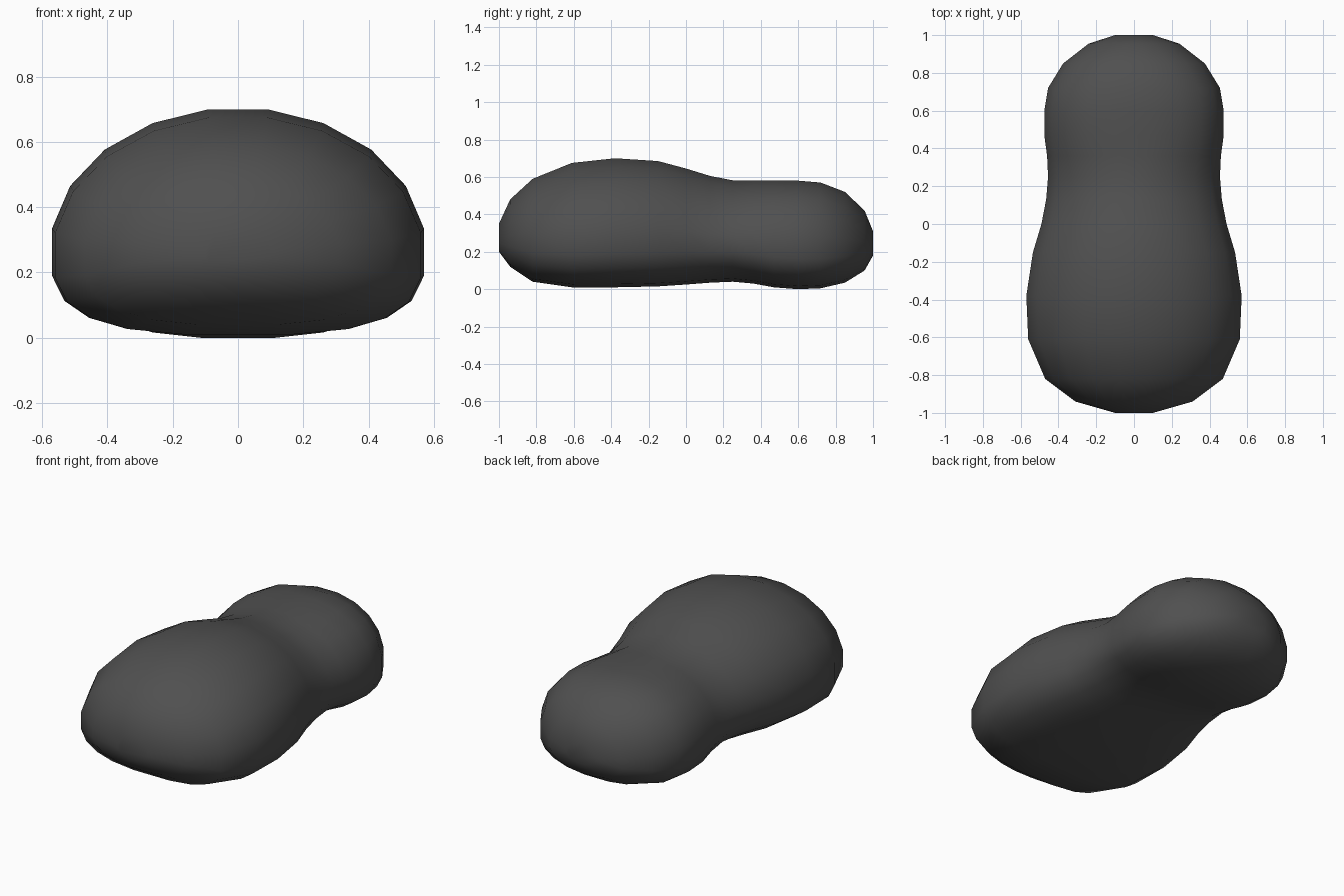
import bpy, bmesh
from math import sin, cos, pi, copysign

if "Cube" in bpy.data.objects:
    bpy.data.objects.remove(bpy.data.objects["Cube"])

SIDES = 20
# Cross-sections from front to back:
# y, half width, top z, bottom z, upper roundness, lower roundness
SECTIONS = [
    (-1.00, 0.10, 0.35, 0.20, 2.0, 2.0),
    (-0.94, 0.31, 0.48, 0.12, 2.0, 2.2),
    (-0.82, 0.47, 0.59, 0.04, 2.0, 2.7),
    (-0.61, 0.56, 0.675, 0.01, 2.0, 3.0),
    (-0.38, 0.57, 0.70, 0.01, 2.0, 3.0),
    (-0.15, 0.535, 0.685, 0.015, 2.0, 2.9),
    (0.00, 0.49, 0.645, 0.025, 1.95, 2.7),
    (0.13, 0.465, 0.605, 0.035, 1.9, 2.5),
    (0.25, 0.455, 0.582, 0.04, 1.9, 2.4),
    (0.36, 0.46, 0.58, 0.03, 2.1, 2.5),
    (0.47, 0.475, 0.58, 0.01, 2.3, 2.6),
    (0.60, 0.475, 0.58, 0.00, 2.35, 2.6),
    (0.72, 0.455, 0.57, 0.005, 2.3, 2.6),
    (0.85, 0.375, 0.52, 0.035, 2.2, 2.4),
    (0.955, 0.24, 0.42, 0.10, 2.0, 2.2),
    (1.00, 0.10, 0.31, 0.18, 2.0, 2.0),
]


def power(v, n):
    return copysign(abs(v) ** (2 / n), v)


def add_ring(bm, y, w, top, bottom, n_up, n_low):
    mid = bottom + 0.37 * (top - bottom)
    ring = []
    for i in range(SIDES):
        a = (i + 0.5) * 2 * pi / SIDES
        s, c = sin(a), cos(a)
        n = n_up if c > 0 else n_low
        height = top - mid if c > 0 else mid - bottom
        edge = cos(pi / SIDES) ** (2 / n)
        ring.append(bm.verts.new((w * power(s, n) / edge, y,
                                  mid + height * power(c, n) / edge)))
    return ring


# Two-lobed rounded body
bm = bmesh.new()
rings = [add_ring(bm, *sec) for sec in SECTIONS]
for r0, r1 in zip(rings, rings[1:]):
    for i in range(SIDES):
        j = (i + 1) % SIDES
        bm.faces.new((r0[i], r0[j], r1[j], r1[i]))
# Small end caps
bm.faces.new(rings[0])
bm.faces.new(rings[-1])
bmesh.ops.recalc_face_normals(bm, faces=bm.faces)
for f in bm.faces:
    f.smooth = True

mesh = bpy.data.meshes.new("two_lobed_body")
bm.to_mesh(mesh)
bm.free()
body = bpy.data.objects.new("two_lobed_body", mesh)
bpy.context.collection.objects.link(body)

# Dark grey finish
mat = bpy.data.materials.new("dark_grey")
mat.diffuse_color = (0.08, 0.08, 0.08, 1)
mat.use_nodes = True
mat.node_tree.nodes["Principled BSDF"].inputs["Base Color"].default_value = mat.diffuse_color
mesh.materials.append(mat)
